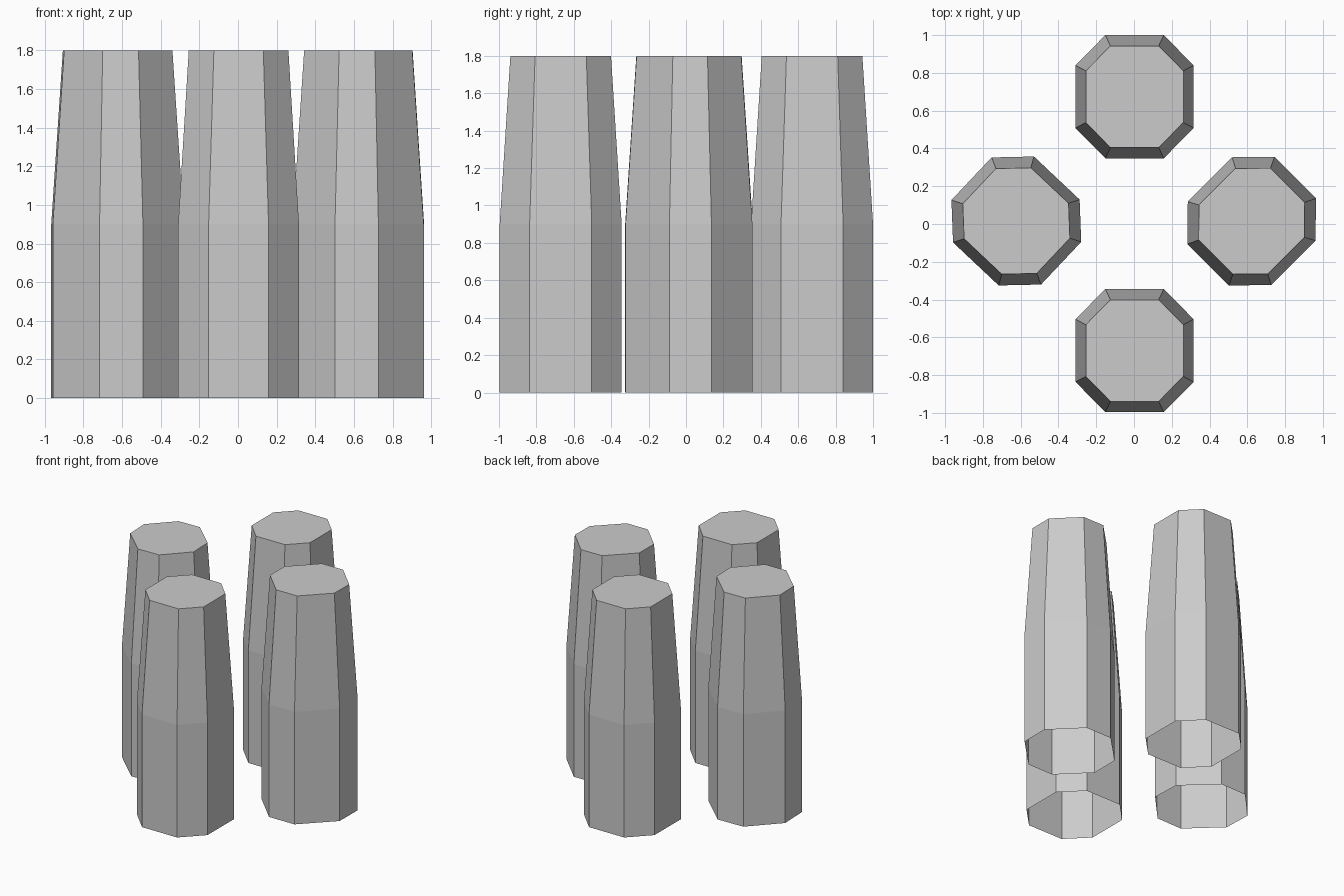
import bpy, bmesh
from math import radians
from mathutils import Matrix

if "Cube" in bpy.data.objects:
    bpy.data.objects.remove(bpy.data.objects["Cube"])

# Octagon cross-section shared by all pillars (corners of one pillar's foot)
W, D, SX, SY = 0.3125, 0.326, 0.155, 0.166
OCTAGON = [(SX, D), (-SX, D), (-W, SY), (-W, -SY),
           (-SX, -D), (SX, -D), (W, -SY), (W, SY)]

# Straight lower half, tapered upper half: (height, scale)
LEVELS = [(0, 1), (0.9, 1), (1.8, 0.825)]


def pillar(name, x, y, angle):
    """Flat-topped pillar shell, open underneath."""
    bm = bmesh.new()
    rings = [[bm.verts.new((px * s, py * s, z)) for px, py in OCTAGON]
             for z, s in LEVELS]
    n = len(OCTAGON)
    for low, high in zip(rings, rings[1:]):
        for i in range(n):
            j = (i + 1) % n
            bm.faces.new((low[i], low[j], high[j], high[i]))
    bm.faces.new(rings[-1])
    bm.transform(Matrix.Translation((x, y, 0)) @ Matrix.Rotation(radians(angle), 4, 'Z'))
    mesh = bpy.data.meshes.new(name)
    bm.to_mesh(mesh)
    bm.free()
    obj = bpy.data.objects.new(name, mesh)
    bpy.context.collection.objects.link(obj)


# Four pillars in a diamond; side ones are turned an eighth of a circle
pillar("back_pillar", 0.003, 0.674, 0)
pillar("front_pillar", 0.003, -0.67, 0)
pillar("right_pillar", 0.623, 0.015, -45)
pillar("left_pillar", -0.623, 0.016, 46.7)
